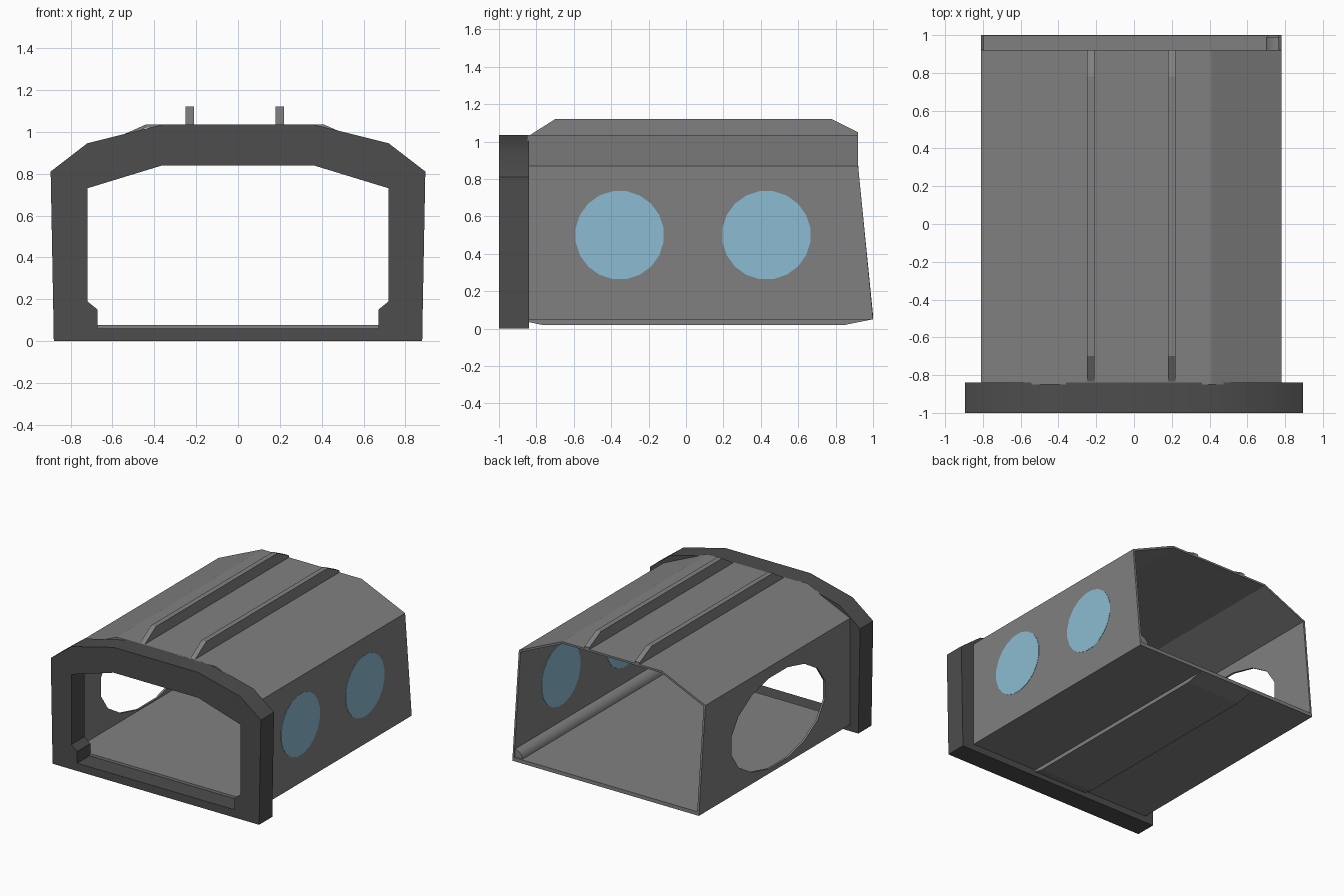
import bpy, bmesh, math
from mathutils import Matrix

if "Cube" in bpy.data.objects:
    bpy.data.objects.remove(bpy.data.objects["Cube"])


def material(name, rgb):
    m = bpy.data.materials.new(name)
    m.diffuse_color = (*rgb, 1)
    m.use_nodes = True
    m.node_tree.nodes["Principled BSDF"].inputs["Base Color"].default_value = m.diffuse_color
    return m


GREY = material("hull grey", (0.216, 0.216, 0.216))
DARK = material("dark frame grey", (0.074, 0.074, 0.074))
BLUE = material("window blue", (0.262, 0.503, 0.645))


def finish(bm, name, mat):
    bmesh.ops.recalc_face_normals(bm, faces=bm.faces)
    me = bpy.data.meshes.new(name)
    bm.to_mesh(me)
    bm.free()
    me.materials.append(mat)
    ob = bpy.data.objects.new(name, me)
    bpy.context.collection.objects.link(ob)
    return ob


def ring(name, outer, inner, y0, back, mat):
    """Hollow tube along y between two (x, z) profiles; back(z) gives the rear end."""
    bm = bmesh.new()
    loops = []
    for prof in (outer, inner):
        loops.append([bm.verts.new((x, y0, z)) for x, z in prof])
        loops.append([bm.verts.new((x, back(z), z)) for x, z in prof])
    of, ob, nf, nb = loops
    n = len(outer)
    for i in range(n):
        j = (i + 1) % n
        for a, b in ((of, ob), (ob, nb), (nb, nf), (nf, of)):
            bm.faces.new((a[i], a[j], b[j], b[i]))
    return finish(bm, name, mat)


def prism(name, pts, offset, mat):
    """Extrude a closed 3D outline by an offset."""
    bm = bmesh.new()
    f = bm.faces.new([bm.verts.new(p) for p in pts])
    ext = bmesh.ops.extrude_face_region(bm, geom=[f], use_keep_orig=True)
    bmesh.ops.translate(bm, vec=offset, verts=[v for v in ext["geom"] if isinstance(v, bmesh.types.BMVert)])
    return finish(bm, name, mat)


def disc(name, x, y, z, ry, rz, depth, sides, mat):
    pts = []
    for i in range(sides):
        a = 2 * math.pi * (i + 0.5) / sides
        pts.append((x - depth / 2, y + ry * math.cos(a), z + rz * math.sin(a)))
    return prism(name, pts, (depth, 0, 0), mat)


def mirrored(half):
    return half + [(-x, z) for x, z in reversed(half)]


# Front frame
frame = ring("front_frame",
             mirrored([(-0.88, 0), (-0.882, 0.12), (-0.895, 0.81), (-0.72, 0.945), (-0.36, 1.035)]),
             mirrored([(-0.67, 0.06), (-0.67, 0.15), (-0.72, 0.19), (-0.72, 0.73), (-0.36, 0.84)]),
             -1.0, lambda z: -0.84, DARK)

# Hull: floor, walls and faceted roof, open at the back with a raked rear edge
hull = ring("hull",
            [(-0.81, 0.05), (-0.81, 0.87), (-0.44, 1.035), (0.41, 1.035), (0.78, 0.87), (0.78, 0.05)],
            [(-0.795, 0.078), (-0.795, 0.86), (-0.437, 1.02), (0.407, 1.02), (0.765, 0.86), (0.765, 0.078)],
            -0.85, lambda z: 0.92 + 0.08 * min(1, max(0, (0.87 - z) / 0.8)), GREY)

# Large doorway cut in the left wall
cutter = disc("doorway_cutter", -0.80, 0.035, 0.435, 0.58, 0.355, 0.1, 16, GREY)
mod = hull.modifiers.new("doorway", "BOOLEAN")
mod.operation = "DIFFERENCE"
mod.solver = "EXACT"
mod.object = cutter
bpy.context.view_layer.objects.active = hull
bpy.ops.object.modifier_apply(modifier=mod.name)
bpy.data.objects.remove(cutter)

# Round windows in the right wall, visible from both sides
for label, y in (("front", -0.355), ("rear", 0.43)):
    disc(label + "_window", 0.7725, y, 0.5, 0.238, 0.238, 0.019, 20, BLUE)

# Roof ribs with sloping ends
for label, x in (("left", -0.25), ("right", 0.18)):
    prism(label + "_roof_rib",
          [(x, -0.85, 1.025), (x, -0.70, 1.12), (x, 0.78, 1.12), (x, 0.92, 1.05), (x, 0.92, 1.022)],
          (0.04, 0, 0), GREY)

# Belly skid plate
prism("belly_plate",
      [(-0.25, -0.84, 0.055), (-0.25, -0.84, 0.035), (-0.25, -0.77, 0.02),
       (-0.25, 0.85, 0.02), (-0.25, 0.998, 0.05), (-0.25, 0.998, 0.055)],
      (0.46, 0, 0), GREY)

# Rounded strip where the floor meets the right wall
arc = [(0.77 - 0.07 * math.cos(a), 0.075 + 0.065 * math.sin(a))
       for a in (math.pi / 2 * i / 5 for i in range(6))]
strip = prism("floor_strip", [(x, -0.84, z) for x, z in arc + [(0.77, 0.075)]], (0, 1.83, 0), GREY)

# Soft shading on the frame and the rounded strip
bpy.ops.object.select_all(action="DESELECT")
for ob in (frame, strip):
    ob.select_set(True)
bpy.context.view_layer.objects.active = frame
bpy.ops.object.shade_smooth_by_angle(angle=math.radians(30))
